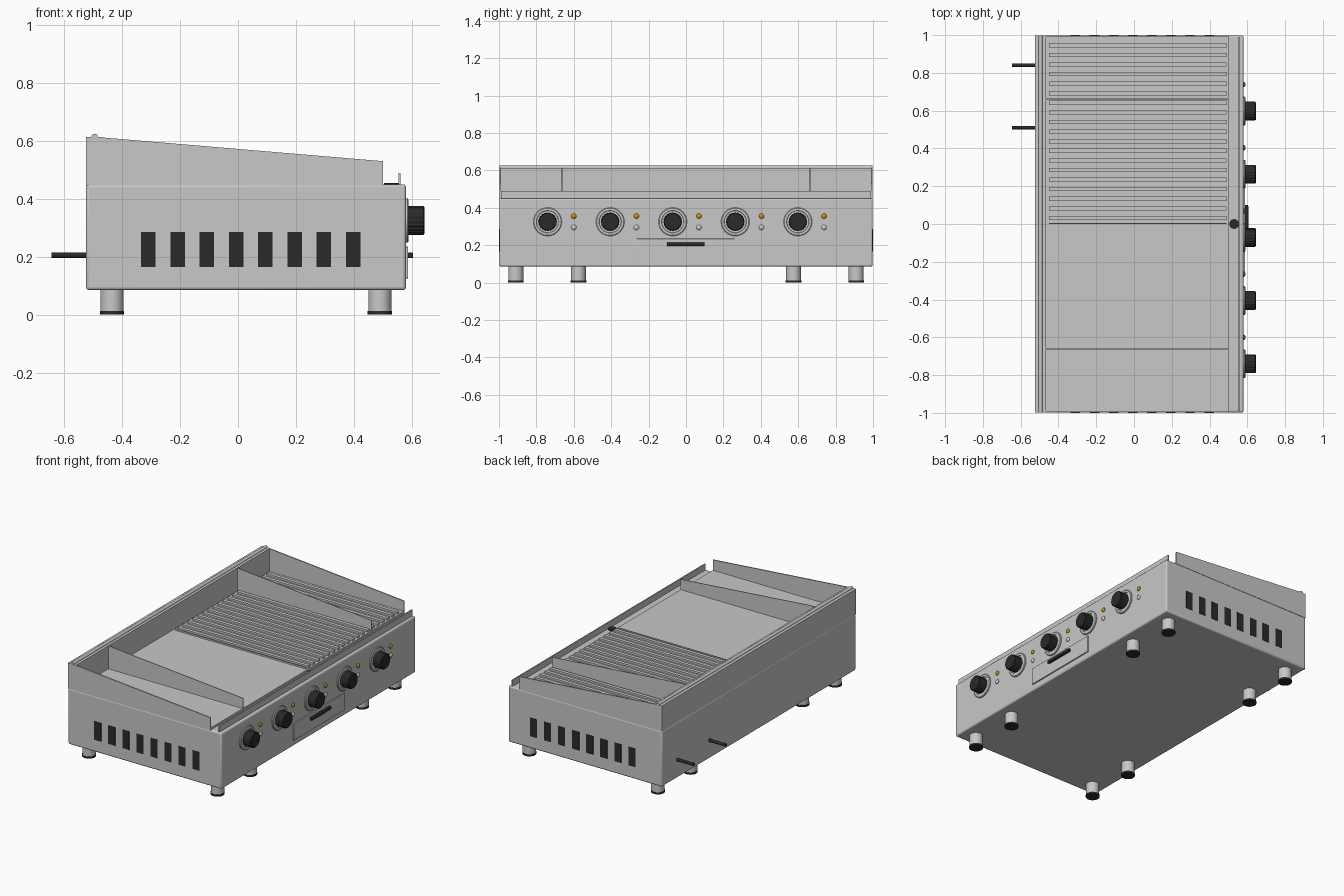
import bpy
import bmesh
import math
from mathutils import Matrix

cube = bpy.data.objects.get("Cube")
if cube:
    bpy.data.objects.remove(cube)


def material(name, color, metallic=0.0):
    m = bpy.data.materials.new(name)
    m.use_nodes = True
    m.diffuse_color = (*color, 1)
    m.node_tree.nodes["Principled BSDF"].inputs["Base Color"].default_value = (*color, 1)
    return m


STEEL = material("brushed steel", (0.57, 0.58, 0.57))
BLACK = material("black plastic", (0.022, 0.023, 0.023))
AMBER = material("amber lamp", (0.6, 0.3, 0.01))
CLEAR = material("clear lamp", (0.62, 0.63, 0.62))


def finish(name, bm, mat, bevel=0, smooth=False):
    bmesh.ops.recalc_face_normals(bm, faces=bm.faces)
    mesh = bpy.data.meshes.new(name)
    bm.to_mesh(mesh)
    bm.free()
    mesh.materials.append(mat)
    ob = bpy.data.objects.new(name, mesh)
    bpy.context.collection.objects.link(ob)
    if bevel:
        mod = ob.modifiers.new("Bevel", "BEVEL")
        mod.width = bevel
        mod.segments = 3
    if smooth or bevel:
        bpy.ops.object.select_all(action="DESELECT")
        ob.select_set(True)
        bpy.context.view_layer.objects.active = ob
        bpy.ops.object.shade_smooth_by_angle(angle=math.radians(35))
    return ob


def box(name, xs, ys, zs, mat=STEEL, bevel=0):
    bm = bmesh.new()
    bmesh.ops.create_cube(bm, size=1)
    for v in bm.verts:
        for i, (a, b) in enumerate((xs, ys, zs)):
            v.co[i] = a if v.co[i] < 0 else b
    return finish(name, bm, mat, bevel)


def prism(name, profile, y0, y1, mat=STEEL):
    """Extrude an x-z outline along y."""
    bm = bmesh.new()
    face = bm.faces.new([bm.verts.new((x, y0, z)) for x, z in profile])
    out = bmesh.ops.extrude_face_region(bm, geom=[face])
    for v in out["geom"]:
        if isinstance(v, bmesh.types.BMVert):
            v.co.y = y1
    return finish(name, bm, mat)


def lathe(name, profile, center, mat=STEEL, axis="Z", sides=32, flute=0.0):
    """Stack rings of (radius, height) along an axis; flute notches alternate points."""
    bm = bmesh.new()
    rings = []
    for r, h in profile:
        ring = []
        for i in range(sides):
            a = math.tau * i / sides
            rr = r - (flute if i % 4 > 1 else 0)
            ring.append(bm.verts.new((rr * math.cos(a), rr * math.sin(a), h)))
        rings.append(ring)
    for lo, hi in zip(rings, rings[1:]):
        for i in range(sides):
            j = (i + 1) % sides
            bm.faces.new((lo[i], lo[j], hi[j], hi[i]))
    bm.faces.new(rings[0])
    bm.faces.new(rings[-1])
    turn = {"X": Matrix.Rotation(math.pi / 2, 4, "Y"),
            "Y": Matrix.Rotation(-math.pi / 2, 4, "X"),
            "Z": Matrix.Identity(4)}[axis]
    bm.transform(Matrix.Translation(center) @ turn)
    return finish(name, bm, mat, smooth=not flute)


# Cabinet and cooking plate
box("cabinet", (-0.525, 0.58), (-0.998, 0.998), (0.085, 0.45), bevel=0.01)
box("cooking_plate", (-0.47, 0.5), (-0.99, 0.99), (0.44, 0.463))
box("front_lip", (0.554, 0.561), (-0.99, 0.99), (0.445, 0.49))
lathe("drain_hole", [(0.026, 0), (0.026, 0.006)], (0.53, 0, 0.449), BLACK)

# Raised ribs on the grill half
box("rib_edge", (-0.45, 0.49), (0, 0.004), (0.46, 0.473))
for i in range(19):
    y = 0.032 + i * 0.0508
    box("grill_rib", (-0.45, 0.49), (y - 0.011, y + 0.011), (0.46, 0.475))

# Splash guards: rear box with bead, sloping ends and dividers
box("rear_guard", (-0.525, -0.467), (-0.998, 0.998), (0.446, 0.613))
lathe("rear_bead", [(0.011, -0.997), (0.011, 0.997)], (-0.495, 0, 0.614), axis="Y", sides=16)
SLOPE = [(-0.47, 0.446), (0.5, 0.446), (0.5, 0.53), (-0.47, 0.612)]
for side in (-1, 1):
    prism("end_guard", SLOPE, side * 0.99, side * 0.998)
    prism("divider", SLOPE, side * 0.66, side * 0.665)

# Vent slots on both ends
for side in (-1, 1):
    for i in range(8):
        x = -0.31 + i * 0.1011
        box("vent_slot", (x - 0.025, x + 0.025),
            sorted((side * 0.995, side)), (0.165, 0.285), BLACK)

# Feet
for x in (-0.435, 0.49):
    for y in (-0.91, -0.575, 0.575, 0.91):
        lathe("foot", [(0.04, 0.01), (0.04, 0.09)], (x, y, 0))
        lathe("foot_pad", [(0.042, 0), (0.042, 0.012)], (x, y, 0), BLACK)

# Control knobs with dial rings and lamps
for i in range(5):
    y = -0.74 + i * 0.3345
    lathe("dial_ring", [(0.076, -0.005), (0.076, 0.006), (0.072, 0.009), (0.06, 0.009),
                        (0.058, 0.005)], (0.58, y, 0.325), axis="X", sides=48)
    lathe("knob", [(0.05, 0.007), (0.05, 0.06), (0.046, 0.065)],
          (0.58, y, 0.325), BLACK, "X", 80, 0.002)
    for name, z, mat in (("amber_lamp", 0.355, AMBER), ("clear_lamp", 0.295, CLEAR)):
        lathe(name, [(0.014, -0.004), (0.014, 0.003), (0.01, 0.008), (0.004, 0.01)],
              (0.58, y + 0.14, z), mat, "X", 20)

# Drip drawer
box("drip_drawer", (0.575, 0.588), (-0.265, 0.26), (0.125, 0.235), bevel=0.002)
box("drawer_handle", (0.586, 0.605), (-0.102, 0.1), (0.195, 0.214), BLACK, 0.004)

# Rear cables
for y in (0.51, 0.84):
    lathe("rear_cable", [(0.01, -0.645), (0.01, -0.52)], (0, y, 0.205), BLACK, "X", 16)
